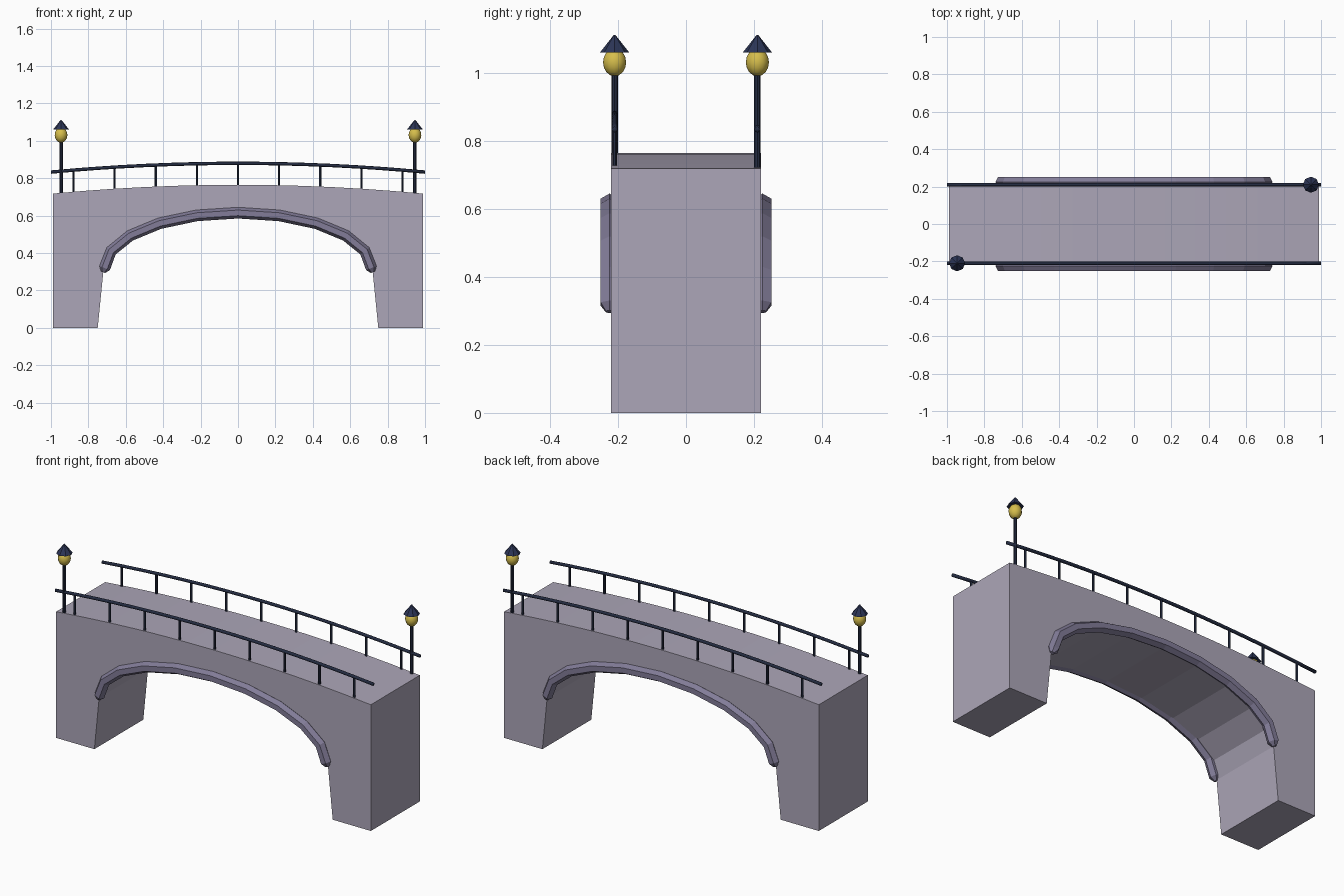
import bpy, bmesh, math
from mathutils import Vector

if "Cube" in bpy.data.objects:
    bpy.data.objects.remove(bpy.data.objects["Cube"])


def material(name, r, g, b):
    lin = lambda c: ((c / 255 + 0.055) / 1.055) ** 2.4
    m = bpy.data.materials.new(name)
    m.diffuse_color = (lin(r), lin(g), lin(b), 1)
    m.use_nodes = True
    m.node_tree.nodes["Principled BSDF"].inputs["Base Color"].default_value = m.diffuse_color
    return m


STONE = material("pale stone", 172, 166, 184)
TRIM = material("dark stone", 130, 124, 152)
IRON = material("dark iron", 36, 44, 66)
CAP = material("blue iron", 44, 53, 86)
GLOW = material("lamp yellow", 214, 190, 76)


def finish(bm, name, mat, smooth=False):
    bmesh.ops.recalc_face_normals(bm, faces=bm.faces[:])
    me = bpy.data.meshes.new(name)
    bm.to_mesh(me)
    bm.free()
    me.materials.append(mat)
    for p in me.polygons:
        p.use_smooth = smooth
    ob = bpy.data.objects.new(name, me)
    bpy.context.collection.objects.link(ob)
    return ob


def sweep(name, path, radius, sides, y, mat, tip=0.0, smooth=False):
    """Tube along an (x, z) path at depth y, with optional tapered tips."""
    pts = [Vector((x, 0, z)) for x, z in path]
    rings = []
    n = len(pts)
    for i, p in enumerate(pts):
        t = (pts[min(i + 1, n - 1)] - pts[max(i - 1, 0)]).normalized()
        rings.append((p, t, radius))
    if tip:
        p, t, _ = rings[0]
        rings.insert(0, (p - t * tip, t, radius * 0.4))
        p, t, _ = rings[-1]
        rings.append((p + t * tip, t, radius * 0.4))
    bm = bmesh.new()
    loops = []
    for p, t, r in rings:
        side = Vector((-t.z, 0, t.x))
        loop = []
        for k in range(sides):
            a = 2 * math.pi * k / sides
            v = p + side * (r * math.cos(a)) + Vector((0, y + r * math.sin(a), 0))
            loop.append(bm.verts.new(v))
        loops.append(loop)
    for a, b in zip(loops, loops[1:]):
        for k in range(sides):
            j = (k + 1) % sides
            bm.faces.new((a[k], a[j], b[j], b[k]))
    bm.faces.new(loops[0])
    bm.faces.new(loops[-1])
    return finish(bm, name, mat, smooth)


def cone(name, x, y, z0, z1, r0, r1, sides, mat):
    bm = bmesh.new()
    bmesh.ops.create_cone(bm, cap_ends=True, segments=sides, radius1=r0,
                          radius2=r1, depth=z1 - z0)
    bmesh.ops.translate(bm, verts=bm.verts[:], vec=(x, y, (z0 + z1) / 2))
    return finish(bm, name, mat)


def deck_z(x):
    return 0.765 - 0.047 * (x / 0.99) ** 2


def rail_z(x):
    return 0.88 - 0.047 * x * x


# Bridge body: arch opening and gently cambered deck
arch = [(0.72 * math.cos(math.radians(18 * i)), 0.3 + 0.295 * math.sin(math.radians(18 * i)))
        for i in range(11)]
deck = [(-0.99 + 1.98 * i / 12, deck_z(-0.99 + 1.98 * i / 12)) for i in range(13)]
outline = [(0.99, 0), (0.75, 0)] + arch + [(-0.75, 0), (-0.99, 0)] + deck
bm = bmesh.new()
face = bm.faces.new([bm.verts.new((x, -0.22, z)) for x, z in outline])
ext = bmesh.ops.extrude_face_region(bm, geom=[face], use_keep_orig=True)
bmesh.ops.translate(bm, vec=(0, 0.44, 0),
                    verts=[g for g in ext["geom"] if isinstance(g, bmesh.types.BMVert)])
finish(bm, "bridge_body", STONE)

for tag, y in (("front", -0.21), ("back", 0.21)):
    s = -1 if y < 0 else 1
    # Arch moulding
    trim = [(x * 0.99, z + 0.02) for x, z in arch]
    sweep(tag + "_arch_trim", trim, 0.03, 6, s * 0.225, TRIM, tip=0.024)
    # Handrail and balusters
    rail = [(-1 + i / 8, rail_z(-1 + i / 8)) for i in range(17)]
    sweep(tag + "_handrail", rail, 0.009, 8, y, IRON, smooth=True)
    for i in range(9):
        x = -0.88 + 0.22 * i
        cone(f"{tag}_baluster_{i + 1}", x, y, deck_z(x) - 0.01, rail_z(x),
             0.0065, 0.0065, 6, IRON)
    # Lamp at one end of each side
    lx = s * 0.946
    cone(tag + "_lamp_post", lx, y, 0.715, 1.0, 0.0095, 0.0095, 8, IRON)
    bm = bmesh.new()
    bmesh.ops.create_uvsphere(bm, u_segments=12, v_segments=8, radius=1)
    bmesh.ops.scale(bm, verts=bm.verts[:], vec=(0.034, 0.034, 0.041))
    bmesh.ops.translate(bm, verts=bm.verts[:], vec=(lx, y, 1.031))
    finish(bm, tag + "_lamp_globe", GLOW, True)
    cone(tag + "_lamp_cap", lx, y, 1.06, 1.112, 0.043, 0.002, 8, CAP)
